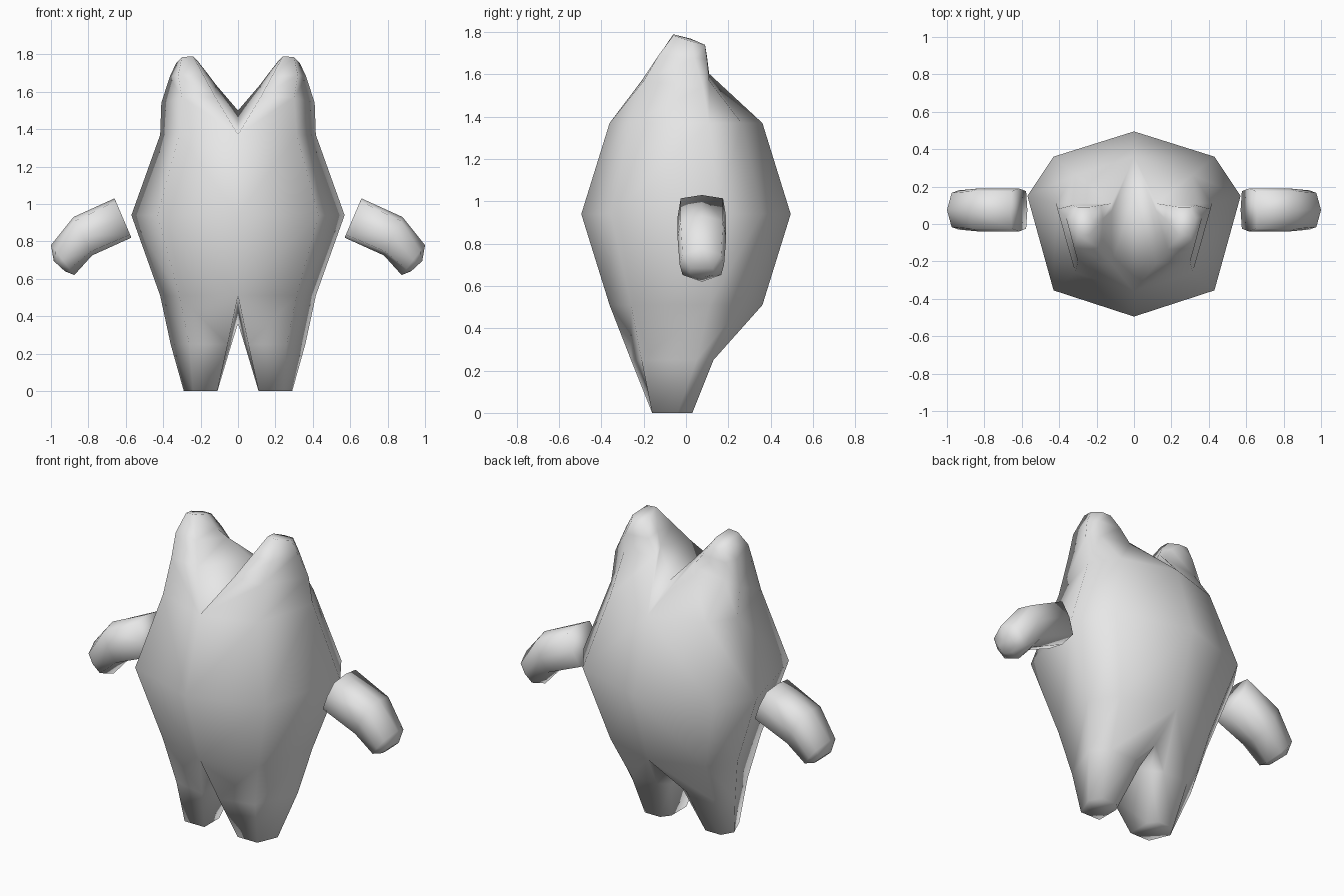
import bpy
import bmesh

if "Cube" in bpy.data.objects:
    bpy.data.objects.remove(bpy.data.objects["Cube"], do_unlink=True)

plain_grey = bpy.data.materials.new("plain_grey")
plain_grey.use_nodes = True
plain_grey.diffuse_color = (0.8, 0.8, 0.8, 1)
plain_grey.node_tree.nodes["Principled BSDF"].inputs["Base Color"].default_value = (0.8, 0.8, 0.8, 1)


def loft(name, rings, open_spans=()):
    """Join equal rings with quads and cap both ends.
    Spans listed in open_spans have no faces along the centre plane."""
    bm = bmesh.new()
    loops = [[bm.verts.new(point) for point in ring] for ring in rings]
    count = len(loops[0])
    for span, (low, high) in enumerate(zip(loops, loops[1:])):
        sides = count - 2 if span in open_spans else count
        for i in range(sides):
            j = (i + 1) % count
            bm.faces.new((low[i], low[j], high[j], high[i]))
    bm.faces.new(loops[0][::-1])
    bm.faces.new(loops[-1])
    loose = [v for v in bm.verts if not v.link_faces]
    bmesh.ops.delete(bm, geom=loose, context="VERTS")
    bmesh.ops.recalc_face_normals(bm, faces=bm.faces)
    for face in bm.faces:
        face.smooth = True
    mesh = bpy.data.meshes.new(name)
    bm.to_mesh(mesh)
    bm.free()
    mesh.materials.append(plain_grey)
    obj = bpy.data.objects.new(name, mesh)
    bpy.context.collection.objects.link(obj)
    return obj


# Ring order: inner front, front corner, outer side, back corner, inner back, inner middle
def flat_ring(outline, z):
    return [(x, y, z) for x, y in outline]


def belly_ring(scale, z, middle):
    outline = [(0, -0.495), (0.43, -0.355), (0.57, 0.15), (0.43, 0.36), (0, 0.495)]
    return [(x * scale, y * scale, z) for x, y in outline] + [middle]


# Legs, narrowing to flat feet
foot = flat_ring([(0.11, -0.16), (0.24, -0.16), (0.29, -0.04),
                  (0.25, 0.03), (0.15, 0.03), (0.11, -0.02)], 0)
shin = flat_ring([(0.055, -0.26), (0.26, -0.21), (0.36, 0.05),
                  (0.27, 0.13), (0.1, 0.13), (0.035, 0.09)], 0.25)

# Belly: the middle points form the crotch and the saddle between the ears
hips = belly_ring(0.73, 0.51, (0, 0.18, 0.36))
waist = belly_ring(1, 0.94, (0, 0, 0.94))
shoulders = belly_ring(0.73, 1.37, (0, 0.15, 1.5))

# Ears, with tips sloping down to the back
ear_base = [(0.12, -0.21, 1.57), (0.3, -0.2, 1.57), (0.41, 0.08, 1.54),
            (0.33, 0.11, 1.57), (0.12, 0.11, 1.6), (0.12, 0.07, 1.64)]
ear_upper = [(0.18, -0.135, 1.68), (0.32, -0.13, 1.69), (0.365, 0.04, 1.68),
             (0.33, 0.1, 1.67), (0.18, 0.1, 1.68), (0.165, 0.03, 1.7)]
ear_tip = [(0.24, -0.06, 1.79), (0.3, -0.06, 1.785), (0.33, 0.03, 1.755),
           (0.3, 0.09, 1.74), (0.24, 0.09, 1.74), (0.22, 0.02, 1.77)]

body = loft("body", [foot, shin, hips, waist, shoulders, ear_base, ear_upper, ear_tip],
            open_spans=(2, 3))
mirror = body.modifiers.new("mirror", "MIRROR")
mirror.use_clip = True


# Arms: rounded-box sections set by their top and bottom edge
def arm_ring(side, top, bottom, depth, corner):
    half = [(1, 0), (corner, 0.87), (0, 1), (-corner, 0.87)]
    section = half + [(-h, -w) for h, w in half]
    ring = []
    for h, w in section:
        mix = (1 + h) / 2
        x = bottom[0] + (top[0] - bottom[0]) * mix
        z = bottom[1] + (top[1] - bottom[1]) * mix
        ring.append((side * x, 0.075 + w * depth, z))
    return ring


for name, side in (("left_arm", 1), ("right_arm", -1)):
    loft(name, [
        arm_ring(side, (0.66, 1.03), (0.57, 0.82), 0.115, 0.85),
        arm_ring(side, (0.88, 0.93), (0.78, 0.725), 0.115, 0.8),
        arm_ring(side, (1.0, 0.78), (0.875, 0.62), 0.105, 0.6),
        arm_ring(side, (0.985, 0.695), (0.925, 0.64), 0.06, 0.6),
    ])
